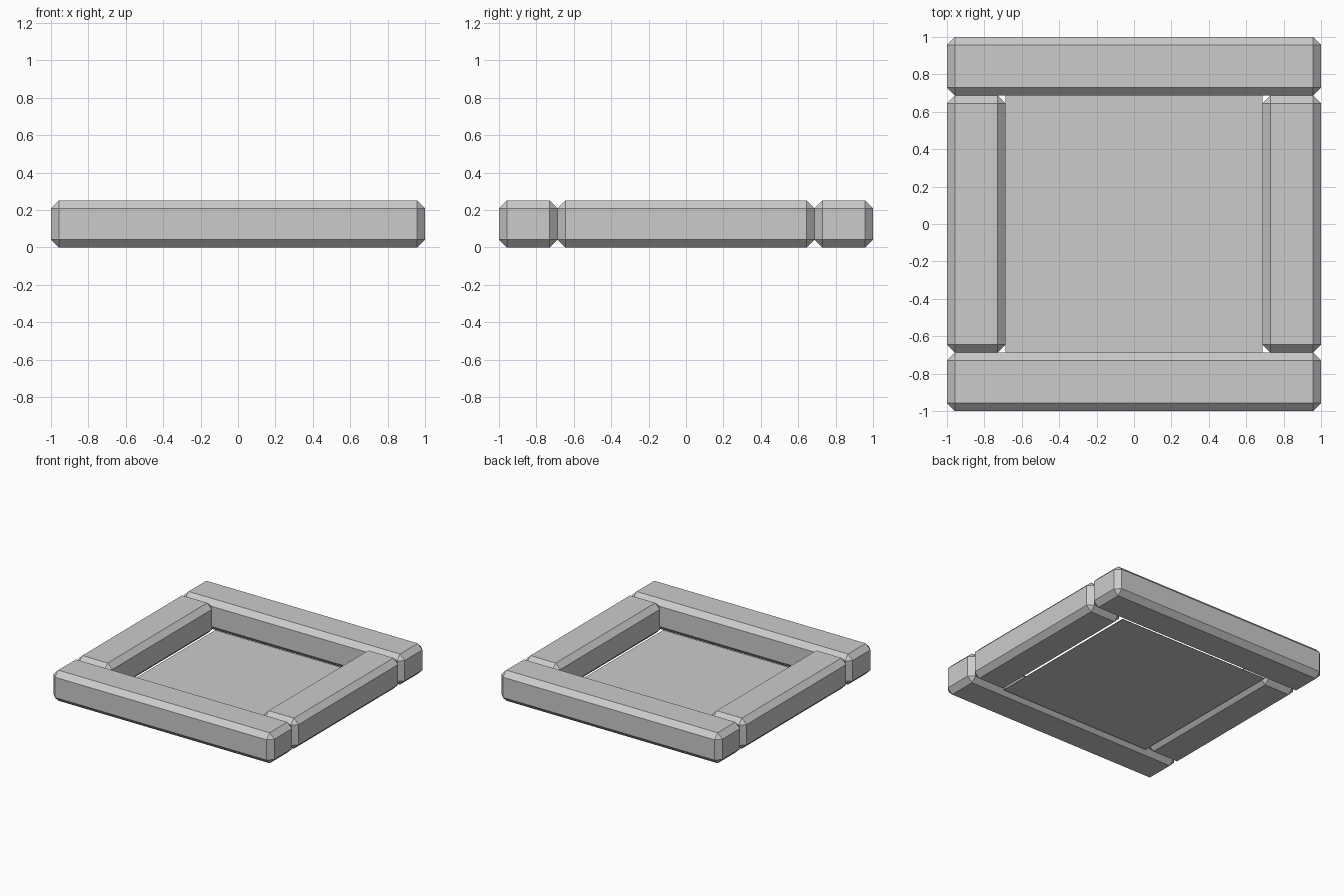
import bpy, bmesh

if "Cube" in bpy.data.objects:
    bpy.data.objects.remove(bpy.data.objects["Cube"])

grey = bpy.data.materials.new("light_grey")
grey.diffuse_color = (0.6, 0.6, 0.6, 1)
grey.use_nodes = True
grey.node_tree.nodes["Principled BSDF"].inputs["Base Color"].default_value = grey.diffuse_color


def box(name, lo, hi, chamfer=0):
    """Axis-aligned box with optional flat chamfer on every edge."""
    bm = bmesh.new()
    bmesh.ops.create_cube(bm, size=1)
    for v in bm.verts:
        for i in range(3):
            v.co[i] = lo[i] if v.co[i] < 0 else hi[i]
    if chamfer:
        bmesh.ops.bevel(bm, geom=bm.edges[:], offset=chamfer, segments=1,
                        affect='EDGES', profile=0.5)
    me = bpy.data.meshes.new(name)
    bm.to_mesh(me)
    bm.free()
    me.materials.append(grey)
    ob = bpy.data.objects.new(name, me)
    bpy.context.collection.objects.link(ob)
    return ob


OUT, IN, H, C = 1.0, 0.687, 0.25, 0.042

# Full-width front and back beams
box("front_beam", (-OUT, -OUT, 0), (OUT, -IN, H), C)
box("back_beam", (-OUT, IN, 0), (OUT, OUT, H), C)

# Shorter side beams between them
box("left_beam", (-OUT, -IN, 0), (-IN, IN, H), C)
box("right_beam", (IN, -IN, 0), (OUT, IN, H), C)

# Thin floor panel
box("floor_panel", (-IN, -IN, 0.02), (IN, IN, 0.022))
